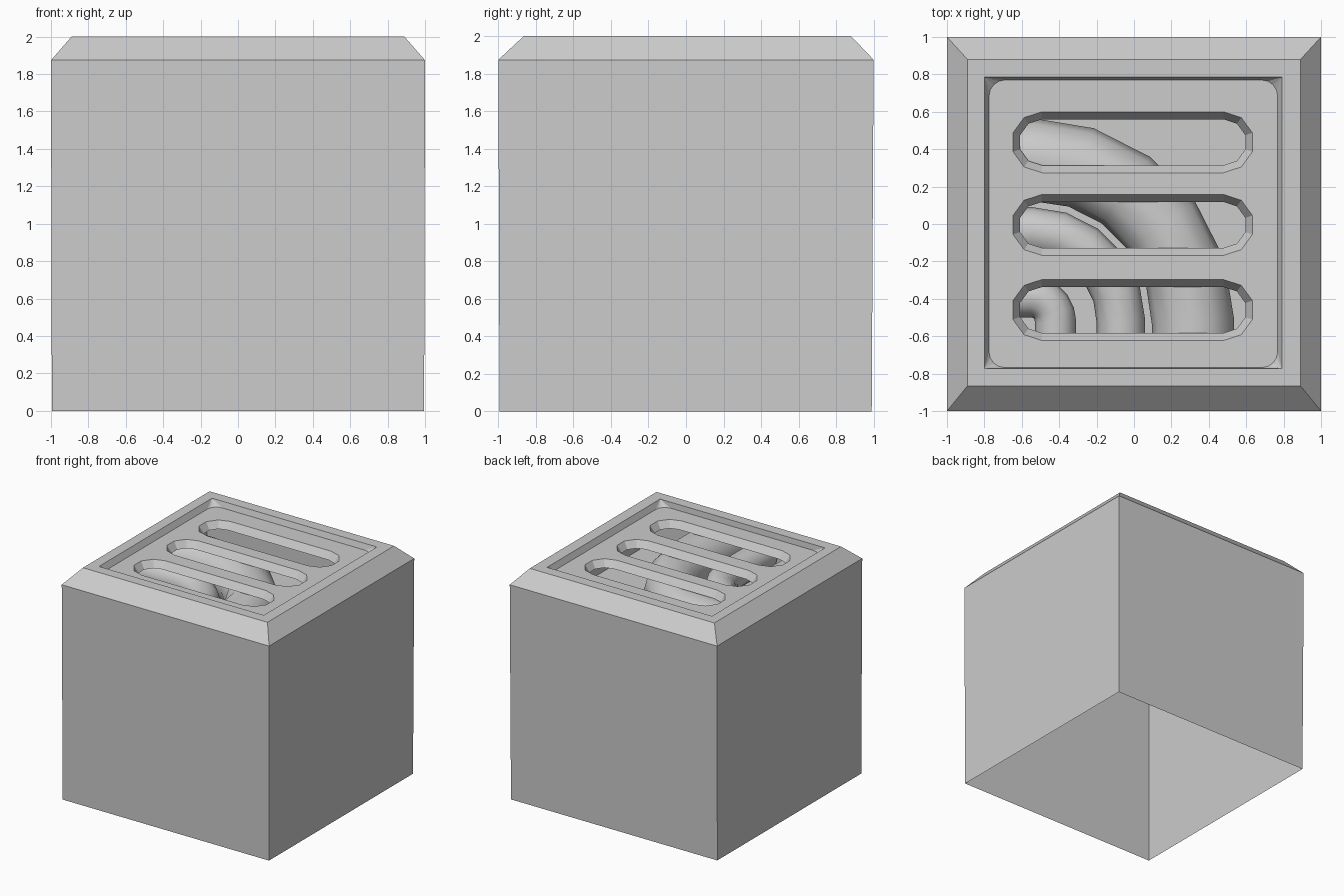
import bpy, bmesh
from math import sin, cos, pi, radians

if "Cube" in bpy.data.objects:
    bpy.data.objects.remove(bpy.data.objects["Cube"], do_unlink=True)

GREY = (0.604, 0.604, 0.604, 1)
grey = bpy.data.materials.new("light grey")
grey.use_nodes = True
grey.diffuse_color = GREY
grey.node_tree.nodes["Principled BSDF"].inputs["Base Color"].default_value = GREY

RIM_Z, PLATE_Z, SLOT_Z, FLOOR_Z = 2.0, 1.95, 1.89, 1.5


def rect(x0, x1, y0, y1, r=0, steps=0):
    """Rectangle outline, with rounded corners when steps is set."""
    corners = [(x1 - r, y0 + r, -90), (x1 - r, y1 - r, 0),
               (x0 + r, y1 - r, 90), (x0 + r, y0 + r, 180)]
    return [(cx + r * cos(radians(a + 90 * i / max(steps, 1))),
             cy + r * sin(radians(a + 90 * i / max(steps, 1))))
            for cx, cy, a in corners for i in range(steps + 1)]


def slot(cy, r, half=0.485, steps=5):
    """Long hole with faceted round ends."""
    return [(side * (half + r * sin(pi * i / steps)) - 0.007,
             cy - side * r * cos(pi * i / steps))
            for side in (1, -1) for i in range(steps + 1)]


def ring(bm, outline, z):
    return [bm.verts.new((x, y, z)) for x, y in outline]


def skin(bm, a, b):
    """Faces between two rings; each vertex of a fans to its share of b."""
    n, share = len(a), len(b) // len(a)
    for i, v in enumerate(a):
        fan = b[i * share:(i + 1) * share]
        for p, q in zip(fan, fan[1:]):
            bm.faces.new((v, q, p))
        bm.faces.new((v, a[(i + 1) % n], b[(i + 1) % n * share], fan[-1]))


def ring_edges(bm, verts):
    return [bm.edges.get((v, verts[i - 1])) for i, v in enumerate(verts)]


def finish(bm, name):
    mesh = bpy.data.meshes.new(name)
    bm.to_mesh(mesh)
    bm.free()
    mesh.materials.append(grey)
    ob = bpy.data.objects.new(name, mesh)
    bpy.context.collection.objects.link(ob)


# Housing: open bottom, chamfered top rim, recess and slotted plate
bm = bmesh.new()
loops = [
    ring(bm, rect(-0.995, 0.995, -0.994, 0.99), 0),
    ring(bm, rect(-1, 1, -1, 1), 1.874),
    ring(bm, rect(-0.89, 0.89, -0.865, 0.88), RIM_Z),
    ring(bm, rect(-0.8, 0.79, -0.772, 0.785), RIM_Z),
    ring(bm, rect(-0.775, 0.768, -0.768, 0.77, 0.085, 4), PLATE_Z),
]
for lower, upper in zip(loops, loops[1:]):
    skin(bm, lower, upper)

plate_edges = ring_edges(bm, loops[-1])
for cy in (0.437, -0.005, -0.46):
    top = ring(bm, slot(cy, 0.163), PLATE_Z)
    skin(bm, top, ring(bm, slot(cy, 0.123), SLOT_Z))
    plate_edges += ring_edges(bm, top)
bmesh.ops.triangle_fill(bm, use_beauty=True, use_dissolve=False,
                        normal=(0, 0, 1), edges=plate_edges)
bmesh.ops.recalc_face_normals(bm, faces=bm.faces)
finish(bm, "housing")

# Floor beneath the pipes
bm = bmesh.new()
bm.faces.new(ring(bm, rect(-0.996, 0.996, -0.996, 0.996), FLOOR_Z))
finish(bm, "inner_floor")


# Pipes: nested quarter bends running to the side and front walls
def pipe(name, bend, radius, z, segments=5, cx=-0.55, cy=-0.52, wall=-0.97):
    arc = [(cx + bend * cos(pi / 2 * i / segments),
            cy + bend * sin(pi / 2 * i / segments)) for i in range(segments + 1)]
    path = [(cx + bend, wall)] + arc + [(wall, cy + bend)]
    curve = bpy.data.curves.new(name, "CURVE")
    curve.dimensions = "3D"
    curve.bevel_depth = radius
    curve.bevel_resolution = 4
    curve.use_fill_caps = True
    spline = curve.splines.new("POLY")
    spline.points.add(len(path) - 1)
    for point, (x, y) in zip(spline.points, path):
        point.co = (x, y, z, 1)
    curve.materials.append(grey)
    ob = bpy.data.objects.new(name, curve)
    bpy.context.collection.objects.link(ob)
    bpy.ops.object.select_all(action="DESELECT")
    ob.select_set(True)
    bpy.context.view_layer.objects.active = ob
    bpy.ops.object.convert(target="MESH")
    bpy.ops.object.shade_smooth_by_angle(angle=radians(40))


pipe("large_pipe", 0.865, 0.22, 1.66)
pipe("middle_pipe", 0.48, 0.13, 1.67)
pipe("small_pipe", 0.13, 0.11, 1.67)
